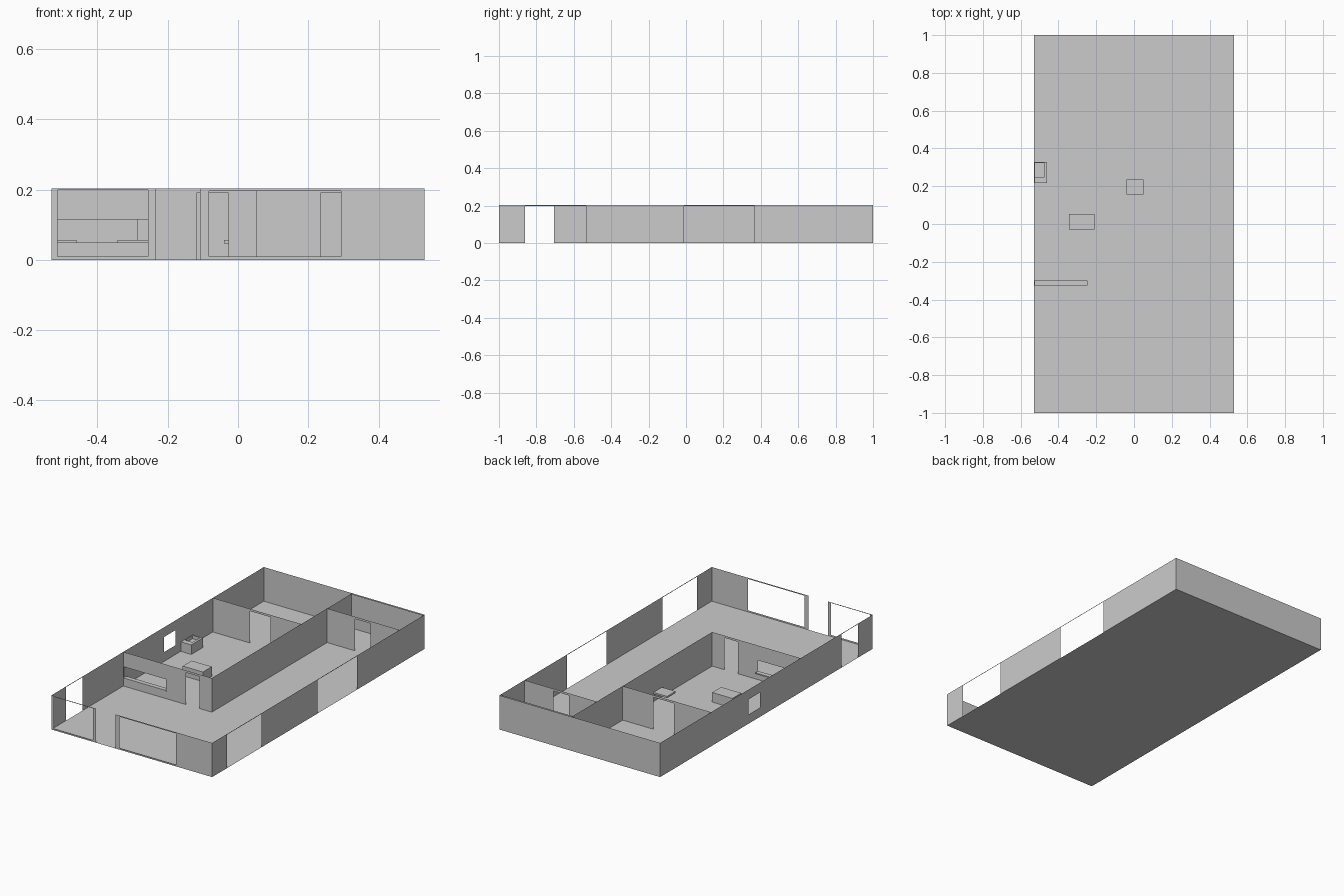
import bpy, bmesh

if "Cube" in bpy.data.objects:
    bpy.data.objects.remove(bpy.data.objects["Cube"])

X, Y, H = 0.53, 1.0, 0.203
LINTEL = 0.199      # underside of the thin strip above full-height openings


def finish(name, bm):
    bmesh.ops.remove_doubles(bm, verts=bm.verts, dist=1e-5)
    mesh = bpy.data.meshes.new(name)
    bm.to_mesh(mesh)
    bm.free()
    obj = bpy.data.objects.new(name, mesh)
    bpy.context.collection.objects.link(obj)
    return obj


def wall(name, along, fixed, start, end, holes=()):
    """Thin upright sheet; each hole is (from, to, bottom, top)."""
    us = sorted({start, end, *[h[0] for h in holes], *[h[1] for h in holes]})
    zs = sorted({0, H, *[h[2] for h in holes], *[h[3] for h in holes]})
    bm = bmesh.new()
    for u0, u1 in zip(us, us[1:]):
        for z0, z1 in zip(zs, zs[1:]):
            u, z = (u0 + u1) / 2, (z0 + z1) / 2
            if any(h[0] < u < h[1] and h[2] < z < h[3] for h in holes):
                continue
            corners = [(u0, z0), (u1, z0), (u1, z1), (u0, z1)]
            bm.faces.new([bm.verts.new((c, fixed, d) if along == 'x' else (fixed, c, d))
                          for c, d in corners])
    return finish(name, bm)


def box(name, x0, x1, y0, y1, z0, z1, basin=None):
    """Box with an optional recess (x0, x1, y0, y1, depth) in its top."""
    bm = bmesh.new()
    bmesh.ops.create_cube(bm, size=1)
    for v in bm.verts:
        v.co = ((x0 + x1) / 2 + v.co.x * (x1 - x0),
                (y0 + y1) / 2 + v.co.y * (y1 - y0),
                (z0 + z1) / 2 + v.co.z * (z1 - z0))
    if basin:
        bx0, bx1, by0, by1, depth = basin
        top = max(bm.faces, key=lambda f: f.calc_center_median().z)
        bmesh.ops.inset_region(bm, faces=[top], thickness=0.002)
        mx, my = (x0 + x1) / 2, (y0 + y1) / 2
        for v in top.verts:
            v.co.x = bx0 if v.co.x < mx else bx1
            v.co.y = by0 if v.co.y < my else by1
        low = bmesh.ops.extrude_discrete_faces(bm, faces=[top])['faces'][0]
        for v in low.verts:
            v.co.z -= depth
    return finish(name, bm)


# Floor sheet
bm = bmesh.new()
bm.faces.new([bm.verts.new(c) for c in ((-X, -Y, 0), (X, -Y, 0), (X, Y, 0), (-X, Y, 0))])
finish("floor", bm)

# Outer walls
wall("front_wall", 'x', -Y, -X, X, [
    (-0.513, -0.256, 0.009, LINTEL),    # left shop window
    (-0.235, -0.108, 0, H),             # entrance gap
    (-0.082, 0.293, 0.009, 0.196)])     # right shop window
wall("back_wall", 'x', Y, -X, X)
wall("right_wall", 'y', X, -Y, Y, [(-0.862, -0.535, 0, LINTEL), (-0.01, 0.365, 0, LINTEL)])
wall("left_wall", 'y', -X, -Y, Y, [(-0.862, -0.705, 0, LINTEL), (0.06, 0.17, 0.055, 0.145)])

# Inner walls
wall("corridor_wall", 'y', 0.053, -0.322, Y)
wall("serving_wall", 'x', -0.322, -X, 0.053, [
    (-0.525, -0.25, 0.05, 0.115), (-0.118, -0.027, 0, 0.19)])
wall("kitchen_back_wall", 'x', 0.52, -X, 0.053, [(-0.285, -0.15, 0, 0.19)])
wall("rear_room_wall", 'x', 0.763, 0.053, X, [(0.235, 0.338, 0, 0.19)])
wall("rear_lining", 'x', 0.99, 0.053, X)

# Fittings
box("serving_sill", -0.527, -0.247, -0.325, -0.298, 0.043, 0.05)
box("work_table", -0.343, -0.21, -0.03, 0.054, 0, 0.057)
box("sink_unit", -0.528, -0.46, 0.218, 0.328, 0, 0.057, (-0.525, -0.474, 0.25, 0.322, 0.02))
box("wall_shelf", -0.04, 0.05, 0.155, 0.235, 0.047, 0.057)
